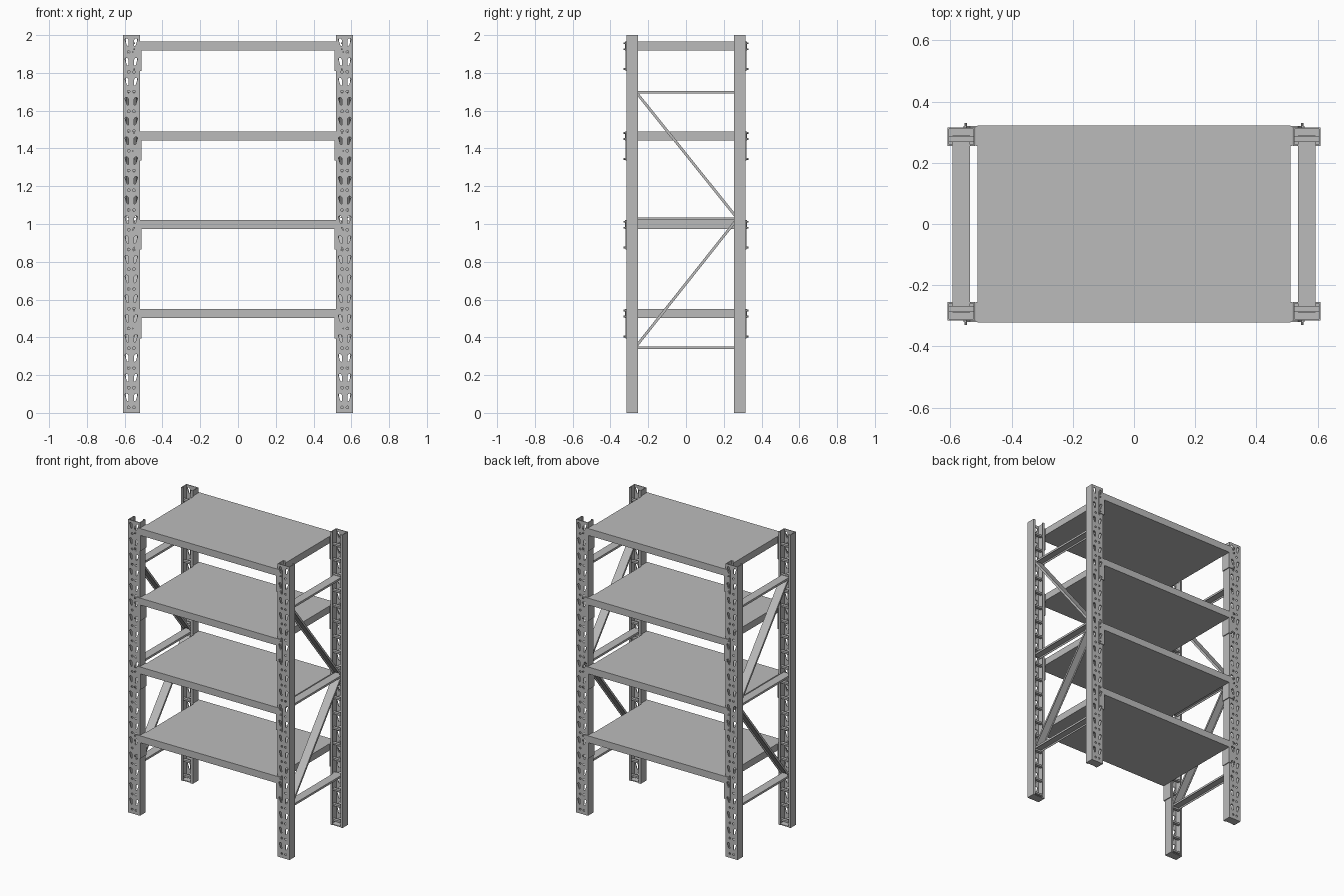
import bpy, bmesh, math
from mathutils import Matrix, Vector

old = bpy.data.objects.get("Cube")
if old:
    bpy.data.objects.remove(old, do_unlink=True)

steel = bpy.data.materials.new("grey steel")
steel.use_nodes = True
GREY = (0.5, 0.5, 0.5, 1)
steel.diffuse_color = GREY
steel.node_tree.nodes["Principled BSDF"].inputs["Base Color"].default_value = GREY

PITCH, ROWS = 0.1045, 19
SHELF_TOPS = [0.55, 1.02, 1.49, 1.965]


def box(bm, x0, x1, y0, y1, z0, z1):
    m = Matrix.Translation(((x0 + x1) / 2, (y0 + y1) / 2, (z0 + z1) / 2))
    m = m @ Matrix.Diagonal((x1 - x0, y1 - y0, z1 - z0, 1))
    bmesh.ops.create_cube(bm, size=1, matrix=m)


def prism(bm, points, direction):
    """Extrude a flat outline along a direction."""
    face = bm.faces.new([bm.verts.new(p) for p in points])
    out = bmesh.ops.extrude_face_region(bm, geom=[face])
    moved = [v for v in out["geom"] if isinstance(v, bmesh.types.BMVert)]
    bmesh.ops.translate(bm, vec=direction, verts=moved)


def finish(bm, name, mirror=(False, False), cutters=()):
    bmesh.ops.recalc_face_normals(bm, faces=bm.faces)
    mesh = bpy.data.meshes.new(name)
    bm.to_mesh(mesh)
    bm.free()
    mesh.materials.append(steel)
    ob = bpy.data.objects.new(name, mesh)
    bpy.context.collection.objects.link(ob)
    for c in cutters:
        cut = ob.modifiers.new("holes", 'BOOLEAN')
        cut.operation, cut.solver, cut.object = 'DIFFERENCE', 'EXACT', c
    if any(mirror):
        mod = ob.modifiers.new("mirror", 'MIRROR')
        mod.use_axis = (mirror[0], mirror[1], False)
        mod.use_mirror_merge = False
    return ob


def teardrop(cx, cz, lean):
    """Slot outline, wide at the top and narrow at the bottom."""
    pts = []
    for i in range(12):
        a = 2 * math.pi * i / 12
        r, c = (0.0085, 0.011) if math.sin(a) >= -0.01 else (0.0055, -0.016)
        x, z = r * math.cos(a), c + r * math.sin(a)
        pts.append((cx + x + lean * z, 0.3, cz + z))
    return pts


def helper(bm, name):
    ob = finish(bm, name)
    ob.hide_render = True
    ob.hide_viewport = True
    ob.display_type = 'WIRE'
    return ob


# Hole cutters: leaning teardrop slots and round holes
slots, dots = bmesh.new(), bmesh.new()
for k in range(ROWS):
    for side in (-1, 1):
        cx = 0.565 + side * 0.022
        prism(slots, teardrop(cx, 0.083 + k * PITCH, side * 0.2), (0, 0.04, 0))
        m = Matrix.Translation((0.565 + side * 0.014, 0.315, 0.029 + k * PITCH))
        bmesh.ops.create_cone(dots, cap_ends=True, segments=10, radius1=0.007,
                              radius2=0.007, depth=0.03,
                              matrix=m @ Matrix.Rotation(math.pi / 2, 4, 'X'))
slot_cutter = helper(slots, "slot_cutter")
dot_cutter = helper(dots, "round_hole_cutter")

# Uprights: lipped channels opening inwards
T = 0.005
bm = bmesh.new()
half = [(0.52, 0.315), (0.52, 0.255), (0.536, 0.255), (0.536, 0.255 + T),
        (0.52 + T, 0.255 + T), (0.52 + T, 0.315 - T)]
outline = half + [(1.13 - x, y) for x, y in reversed(half)]
prism(bm, [(x, y, 0) for x, y in outline], (0, 0, 2))
finish(bm, "uprights", (True, True), (slot_cutter, dot_cutter))

# Foot plates and the small rungs inside each upright
bm = bmesh.new()
box(bm, 0.524, 0.606, 0.259, 0.311, 0.0, 0.006)
finish(bm, "foot_plates", (True, True))
bm = bmesh.new()
for k in range(ROWS):
    z = 0.029 + k * PITCH
    box(bm, 0.524, 0.606, 0.268, 0.288, z - 0.006, z + 0.006)
finish(bm, "upright_rungs", (True, True))

# Shelf decks
for i, top in enumerate(SHELF_TOPS):
    bm = bmesh.new()
    box(bm, -0.512, 0.512, -0.322, 0.322, top - 0.047, top)
    finish(bm, f"shelf_{i + 1}")

# Beam end brackets: angle plates hooked onto the uprights
bm = bmesh.new()
for top in SHELF_TOPS:
    prism(bm, [(x, y, top - 0.155) for x, y in
               [(0.512, 0.255), (0.518, 0.255), (0.518, 0.316), (0.557, 0.316),
                (0.557, 0.321), (0.512, 0.321)]], (0, 0, 0.155))
finish(bm, "beam_brackets", (True, True), (slot_cutter,))

# Bracket pins
bm = bmesh.new()
for top in SHELF_TOPS:
    for drop in (0.008, 0.04, 0.145):
        m = Matrix.Translation((0.55, 0.323, top - drop))
        bmesh.ops.create_cone(bm, cap_ends=True, segments=10, radius1=0.005,
                              radius2=0.005, depth=0.014,
                              matrix=m @ Matrix.Rotation(math.pi / 2, 4, 'X'))
finish(bm, "bracket_pins", (True, True))


def brace(bm, start, end):
    """Channel section, open side down, between two (y, z) points."""
    a, b = Vector((0.565, *start)), Vector((0.565, *end))
    along = b - a
    up = Vector((1, 0, 0)).cross(along).normalized()
    if up.z < 0:
        up = -up
    section = [(-0.029, -0.007), (-0.029, 0.007), (0.029, 0.007), (0.029, -0.007),
               (0.026, -0.007), (0.026, 0.004), (-0.026, 0.004), (-0.026, -0.007)]
    prism(bm, [a + Vector((x, 0, 0)) + up * h for x, h in section], along)


# Side braces: three level ties and two diagonals on each end
bm = bmesh.new()
for z in (0.345, 1.027, 1.697):
    brace(bm, (-0.29, z), (0.29, z))
finish(bm, "level_braces", (True, False))
bm = bmesh.new()
brace(bm, (-0.262, 1.695), (0.262, 1.042))
brace(bm, (0.262, 1.015), (-0.262, 0.355))
finish(bm, "diagonal_braces", (True, False))
